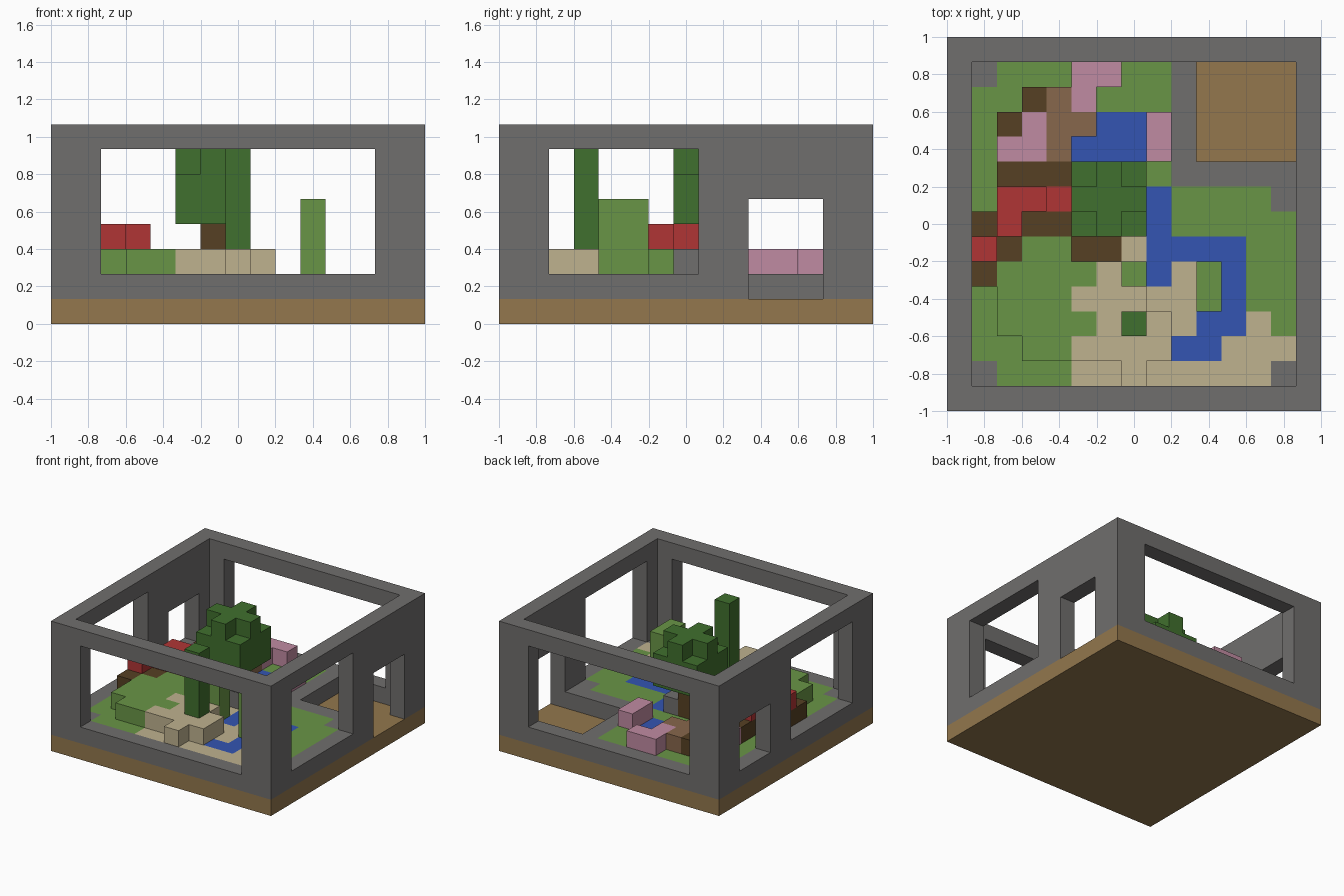
import bpy, bmesh
from mathutils import Vector

cube = bpy.data.objects.get("Cube")
if cube:
    bpy.data.objects.remove(cube, do_unlink=True)

N = 15
U = 2 / N  # edge of one block

# Colours as sRGB hex, keyed by the letter used in the maps
PALETTE = {
    "s": ("stone grey", "706E6D"), "e": ("earth brown", "93774D"),
    "g": ("grass green", "699546"), "t": ("sand", "BFB28F"),
    "b": ("water blue", "3355B2"), "r": ("red", "B03535"),
    "d": ("dark wood", "564023"), "p": ("pink", "C08BA2"),
    "l": ("light wood", "87674C"), "f": ("leaf green", "40702E"),
}


def linear(c):
    return c / 12.92 if c <= 0.04045 else ((c + 0.055) / 1.055) ** 2.4


def make_material(name, code):
    rgb = [linear(int(code[k:k + 2], 16) / 255) for k in (0, 2, 4)]
    mat = bpy.data.materials.new(name)
    mat.use_nodes = True
    mat.diffuse_color = (*rgb, 1)
    mat.node_tree.nodes["Principled BSDF"].inputs["Base Color"].default_value = (*rgb, 1)
    return mat


MATS = {key: make_material(*val) for key, val in PALETTE.items()}

cells = {}  # block position -> (part name, colour letter)


def fill(part, key, xs, ys, zs):
    for x in range(*xs):
        for y in range(*ys):
            for z in range(*zs):
                cells[x, y, z] = (part, key)


def carve(xs, ys, zs):
    for x in range(*xs):
        for y in range(*ys):
            for z in range(*zs):
                cells.pop((x, y, z), None)


def layer(rows, z, names):
    # Rows run from the back to the front, inside the walls
    for j, row in enumerate(rows):
        for i, key in enumerate(row):
            if key in names:
                cells[i + 1, N - 2 - j, z] = (names[key], key)


# Earth slab and the stone frame with its openings
fill("earth_base", "e", (0, N), (0, N), (0, 1))
fill("stone_walls", "s", (0, N), (0, N), (1, 8))
carve((1, N - 1), (1, N - 1), (1, 8))
carve((2, N - 2), (0, N), (2, 7))   # front and back windows
carve((0, N), (2, 8), (2, 7))       # side windows
carve((0, N), (10, 13), (2, 5))     # side doorways
carve((N - 1, N), (10, 13), (1, 2))  # lower sill beside the pit

# Ground
layer([
    "sgggggggsoooo",
    "ggggggggsoooo",
    "gggggbbgsoooo",
    "ggggbbbgsoooo",
    "ggggggggsssss",
    "gggggggbggggs",
    "gggggggbggggg",
    "ggggddtbbbbgg",
    "gggggtgbtgbgg",
    "ggggtttttgbgg",
    "gggggttttbbtg",
    "ggggttttbbttt",
    "sgggtttttttts",
], 1, {"s": "stone_floor", "g": "grass_floor", "b": "water", "d": "wood_floor", "t": "sand_floor"})

# Raised blocks
layer([
    "....pp.......",
    "..dlp........",
    ".dpll..p.....",
    ".ppl...p.....",
    ".ddd.........",
    ".ddr.ds......",
    "dddd..s......",
    "ddgg.........",
    "dggggtg..g...",
    ".gggttt..g...",
    ".ggggtft.....",
    "..ggtttt.....",
    "......t......",
], 2, {"p": "pink_blocks", "d": "wood_blocks", "l": "light_wood_blocks", "r": "red_blocks",
       "s": "boulder", "g": "grass_mound", "t": "sand_mound", "f": "cactus"})

# Red tops
for x, y in ((2, 8), (3, 8), (2, 7), (1, 6)):
    fill("red_blocks", "r", (x, x + 1), (y, y + 1), (3, 4))

# Reeds and cactus
fill("reeds", "g", (10, 11), (4, 6), (3, 5))
fill("reeds", "g", (7, 8), (5, 6), (3, 5))
fill("cactus", "f", (7, 8), (3, 4), (3, 7))

# Tree: trunk, square crown and cross-shaped top
fill("tree_trunk", "d", (6, 7), (8, 9), (2, 4))
fill("tree_crown", "f", (5, 8), (7, 10), (4, 6))
fill("tree_crown", "f", (5, 8), (8, 9), (6, 7))
fill("tree_crown", "f", (6, 7), (7, 10), (6, 7))


def build(part, key, blocks):
    # Keep only exposed faces, then merge the flat areas
    bm = bmesh.new()
    for cell in blocks:
        centre = Vector(cell) + Vector((0.5, 0.5, 0.5))
        for axis in range(3):
            for side in (-1, 1):
                n = Vector((0, 0, 0))
                n[axis] = side
                if tuple(int(c) for c in Vector(cell) + n) in cells:
                    continue
                u = Vector((0, 0, 0))
                u[(axis + 1) % 3] = 0.5
                v = n.cross(u)
                mid = centre + n / 2
                corners = (mid - u - v, mid + u - v, mid + u + v, mid - u + v)
                bm.faces.new([bm.verts.new((c - Vector((N / 2, N / 2, 0))) * U) for c in corners])
    bmesh.ops.remove_doubles(bm, verts=bm.verts[:], dist=0.001)
    bmesh.ops.dissolve_limit(bm, angle_limit=0.01, verts=bm.verts[:], edges=bm.edges[:])
    mesh = bpy.data.meshes.new(part)
    bm.to_mesh(mesh)
    bm.free()
    mesh.materials.append(MATS[key])
    bpy.context.collection.objects.link(bpy.data.objects.new(part, mesh))


parts = {}
for cell, owner in cells.items():
    parts.setdefault(owner, []).append(cell)
for (part, key), blocks in parts.items():
    build(part, key, blocks)
